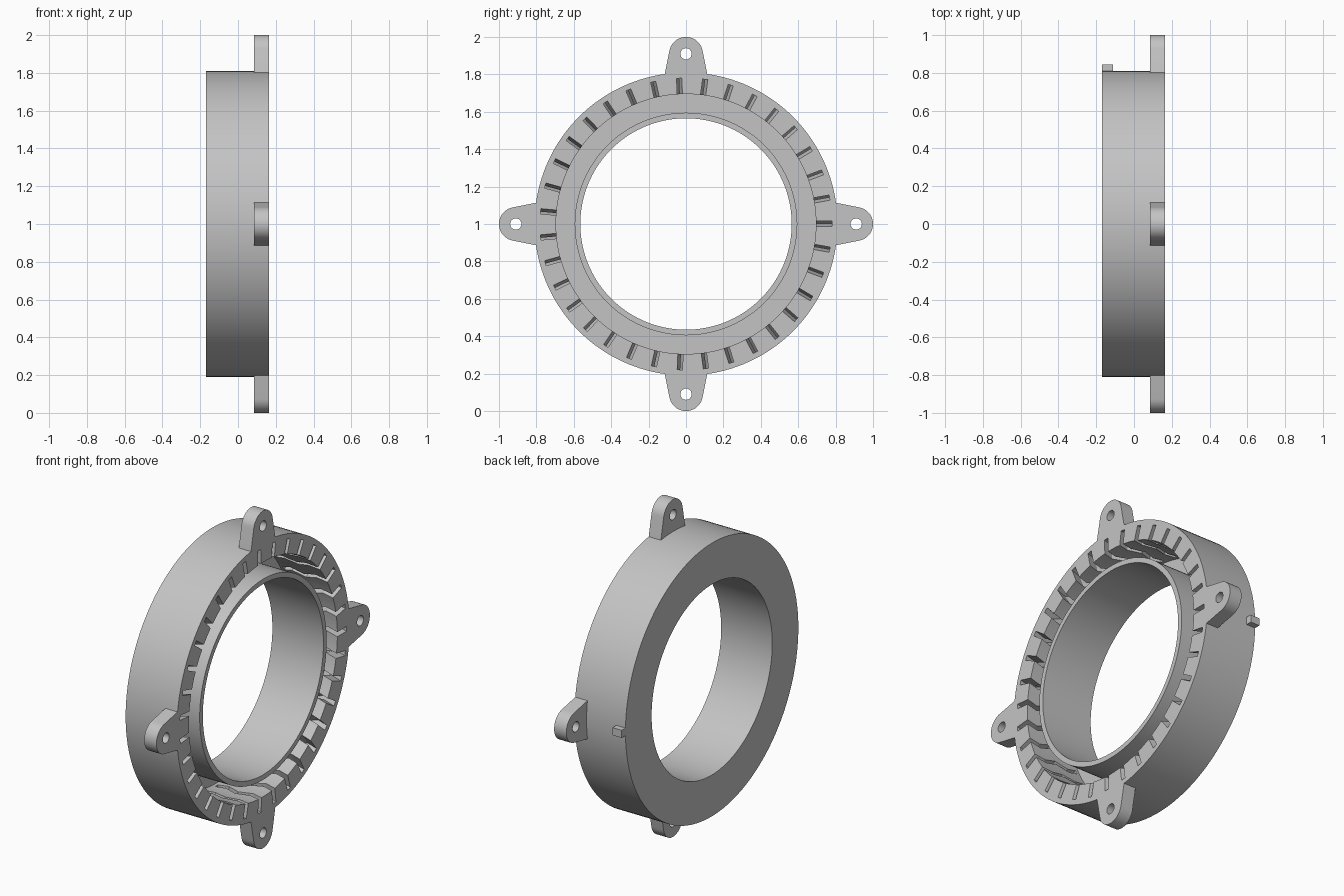
import bpy, bmesh
from math import sin, cos, pi, tau, radians
from mathutils import Matrix

if "Cube" in bpy.data.objects:
    bpy.data.objects.remove(bpy.data.objects["Cube"], do_unlink=True)

grey = bpy.data.materials.new("plain grey")
grey.use_nodes = True
colour = (0.55, 0.55, 0.55, 1)
grey.diffuse_color = colour
grey.node_tree.nodes["Principled BSDF"].inputs["Base Color"].default_value = colour

BACK, FRONT, FLOOR = -0.17, 0.165, -0.14
OUTER, BORE = 0.81, 0.565
SLOTS = 35


def finish(bm, name):
    bmesh.ops.recalc_face_normals(bm, faces=bm.faces)
    mesh = bpy.data.meshes.new(name)
    bm.to_mesh(mesh)
    bm.free()
    mesh.materials.append(grey)
    obj = bpy.data.objects.new(name, mesh)
    bpy.context.collection.objects.link(obj)
    return obj


def loft(bm, sections):
    """Closed solid through a row of matching cross-sections."""
    rings = [[bm.verts.new(p) for p in s] for s in sections]
    n = len(rings[0])
    for a, b in zip(rings, rings[1:]):
        for i in range(n):
            j = (i + 1) % n
            bm.faces.new((a[i], a[j], b[j], b[i]))
    bm.faces.new(rings[0])
    bm.faces.new(rings[-1])


def turned(m, pts):
    return [m @ p for p in pts]


def combine(target, tool, operation):
    mod = target.modifiers.new(operation, "BOOLEAN")
    mod.operation, mod.solver, mod.object = operation, "EXACT", tool
    bpy.context.view_layer.objects.active = target
    bpy.ops.object.modifier_apply(modifier=mod.name)
    bpy.data.objects.remove(tool, do_unlink=True)


# Housing: back plate, inner tube and thick outer wall around an open channel
profile = [(BACK, BORE), (FRONT, BORE), (FRONT, 0.595), (FLOOR, 0.595),
           (FLOOR, 0.695), (FRONT, 0.695), (FRONT, OUTER), (BACK, OUTER)]
bm = bmesh.new()
steps = 144
rings = [[bm.verts.new((x, r * cos(tau * k / steps), r * sin(tau * k / steps)))
          for x, r in profile] for k in range(steps)]
for k in range(steps):
    a, b = rings[k], rings[(k + 1) % steps]
    for i in range(len(profile)):
        j = (i + 1) % len(profile)
        bm.faces.new((a[i], a[j], b[j], b[i]))
housing = finish(bm, "ring_housing")

# Four mounting lugs with rounded tips
bm = bmesh.new()
arc = [radians(-80 + 160 * i / 24) for i in range(25)]
outline = [(0.78, -0.118)] + [(0.91 + 0.09 * cos(t), 0.09 * sin(t)) for t in arc] + [(0.78, 0.118)]
for q in range(4):
    turn = Matrix.Rotation(q * pi / 2, 3, "X")
    loft(bm, [turned(turn, [Matrix.Translation((x, y, z)).translation for y, z in outline])
              for x in (0.085, FRONT)])
combine(housing, finish(bm, "lugs"), "UNION")

# Bolt holes
bm = bmesh.new()
circle = [(0.91 + 0.03 * cos(tau * i / 32), 0.03 * sin(tau * i / 32)) for i in range(32)]
for q in range(4):
    turn = Matrix.Rotation(q * pi / 2, 3, "X")
    loft(bm, [turned(turn, [Matrix.Translation((x, y, z)).translation for y, z in circle])
              for x in (0, 0.3)])
combine(housing, finish(bm, "bolt_holes"), "DIFFERENCE")

# Zigzag slots in the outer wall, open to the channel
bm = bmesh.new()
half = 0.014
path = [(0.18, -0.002), (0.1, 0.018), (0.02, -0.01), (-0.06, 0.018), (-0.12, 0)]
for k in range(SLOTS):
    turn = Matrix.Rotation(tau * k / SLOTS, 3, "X")
    sections = []
    for x, shift in path:
        corners = [(0.65, -half), (0.78, -half), (0.78, half), (0.65, half)]
        sections.append(turned(turn, [Matrix.Translation((x, y, z + shift)).translation
                                      for y, z in corners]))
    loft(bm, sections)
combine(housing, finish(bm, "slots"), "DIFFERENCE")

# Small locating peg at the back edge
bm = bmesh.new()
bmesh.ops.create_cube(bm, size=1, matrix=Matrix.Translation((-0.14, 0.8175, 0))
                      @ Matrix.Diagonal((0.06, 0.055, 0.045, 1)))
combine(housing, finish(bm, "locating_peg"), "UNION")

housing.location.z = 1
bpy.ops.object.select_all(action="DESELECT")
housing.select_set(True)
bpy.context.view_layer.objects.active = housing
bpy.ops.object.shade_smooth_by_angle(angle=radians(25))
